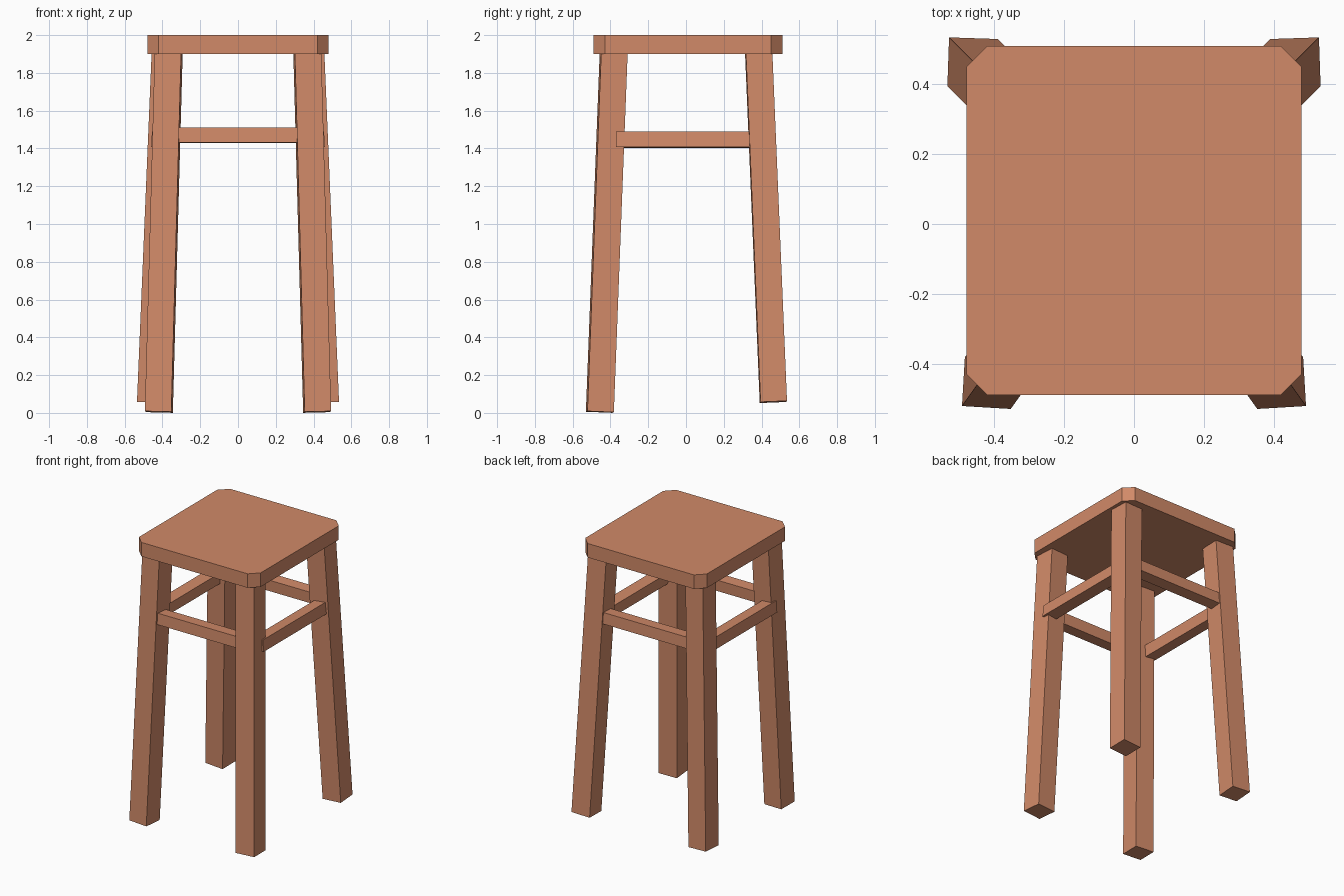
import bpy, bmesh, math
from mathutils import Matrix, Vector

cube = bpy.data.objects.get("Cube")
if cube:
    bpy.data.objects.remove(cube, do_unlink=True)

wood = bpy.data.materials.new("warm wood")
wood.use_nodes = True
colour = (0.64, 0.255, 0.14, 1)
wood.diffuse_color = colour
wood.node_tree.nodes["Principled BSDF"].inputs["Base Color"].default_value = colour


def box(name, size, matrix, bevel_corners=0):
    """Flat-shaded box, optionally with its upright edges chamfered."""
    bm = bmesh.new()
    bmesh.ops.create_cube(bm, size=1)
    bmesh.ops.scale(bm, vec=size, verts=bm.verts)
    if bevel_corners:
        upright = [e for e in bm.edges
                   if abs(e.verts[0].co.z - e.verts[1].co.z) > 0.01]
        bmesh.ops.bevel(bm, geom=upright, offset=bevel_corners,
                        segments=1, affect='EDGES')
    bm.transform(matrix)
    mesh = bpy.data.meshes.new(name)
    bm.to_mesh(mesh)
    bm.free()
    mesh.materials.append(wood)
    obj = bpy.data.objects.new(name, mesh)
    bpy.context.collection.objects.link(obj)
    return obj


def leg(name, foot, top, yaw):
    """Square post from foot to top, with ends square to its axis."""
    foot, top = Vector(foot), Vector(top)
    w = (top - foot).normalized()
    u = Vector((math.cos(yaw), math.sin(yaw), 0))
    u = (u - w * u.dot(w)).normalized()
    v = w.cross(u)
    turn = Matrix((u, v, w)).transposed().to_4x4()
    box(name, (0.14, 0.14, (top - foot).length),
        Matrix.Translation((foot + top) / 2) @ turn)


# Seat with clipped corners
box("seat", (0.96, 1.0, 0.1), Matrix.Translation((0, 0.01, 1.95)), 0.06)

# Splayed legs and the rungs on both sides
for side, s in (("left", 1), ("right", -1)):
    leg("front_leg_" + side, (s * 0.419, -0.456, 0.005),
        (s * 0.367, -0.383, 1.904), s * math.radians(3.4))
    leg("back_leg_" + side, (s * 0.4625, 0.4625, 0.058),
        (s * 0.385, 0.385, 1.904), s * math.radians(2))
    box("side_rung_" + side, (0.085, 0.74, 0.082),
        Matrix.Translation((s * 0.416, 0, 1.446))
        @ Matrix.Rotation(-s * math.radians(5), 4, 'Y'))

# Rungs at front and back
for end, s in (("front", -1), ("back", 1)):
    box("rung_" + end, (0.72, 0.085, 0.08),
        Matrix.Translation((0, s * 0.42, 1.47))
        @ Matrix.Rotation(s * math.radians(3), 4, 'X'))
